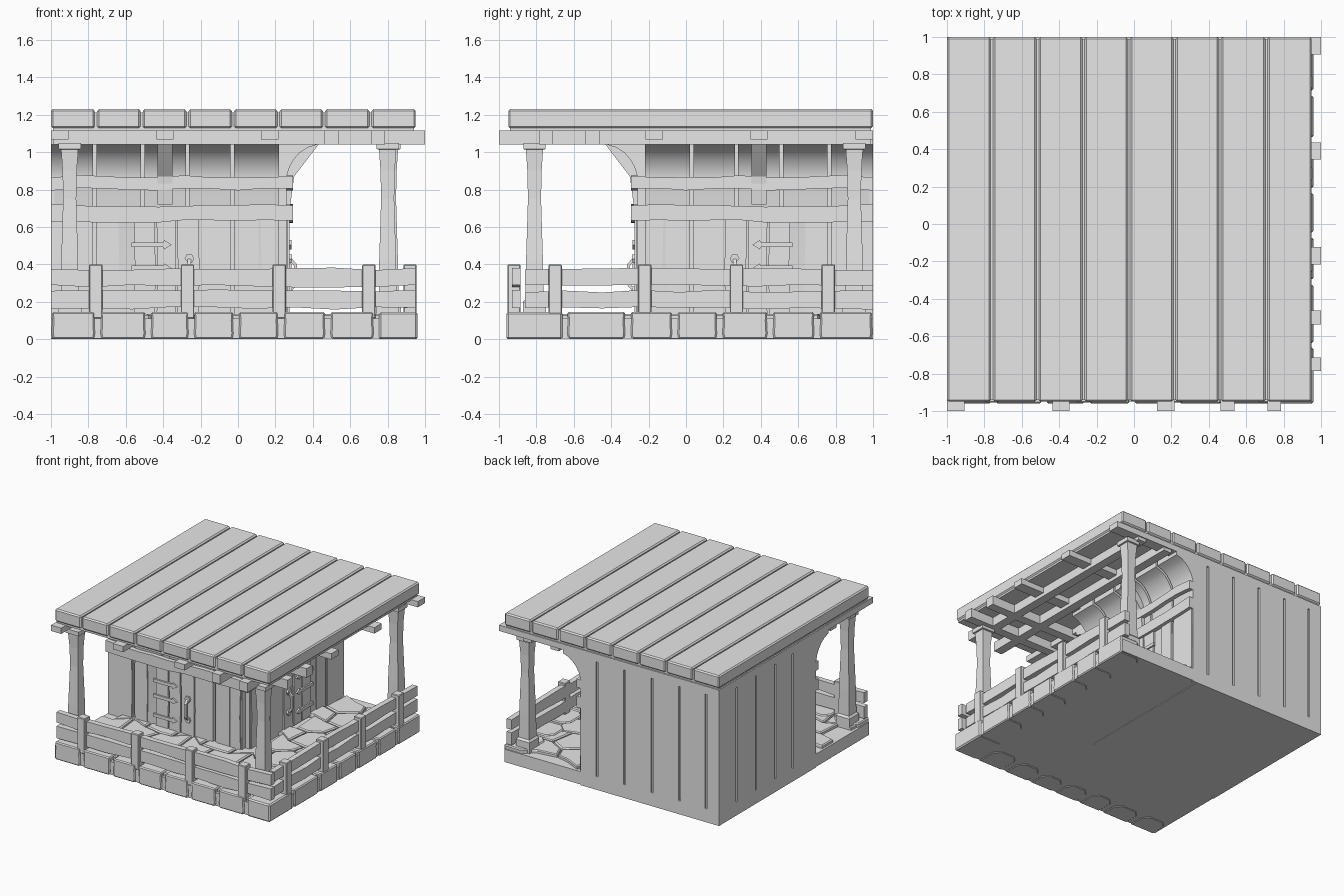
import bpy, bmesh, random
from math import radians
from mathutils import Matrix

random.seed(4)
cube = bpy.data.objects.get("Cube")
if cube:
    bpy.data.objects.remove(cube)

mat = bpy.data.materials.new("pale_grey")
mat.use_nodes = True
mat.diffuse_color = (0.8, 0.8, 0.8, 1)
mat.node_tree.nodes["Principled BSDF"].inputs["Base Color"].default_value = (0.8, 0.8, 0.8, 1)

# Diagonal mirror that turns the front wing into the left wing
SWAP = Matrix(((0, -1, 0, 0), (-1, 0, 0, 0), (0, 0, 1, 0), (0, 0, 0, 1)))


def finish(name, bm, wing=False, bevel=0, smooth=False):
    """Make the object, plus its diagonal twin when it belongs to a wing."""
    copies = [("", Matrix())] + ([("_side", SWAP)] if wing else [])
    if wing == "side":
        copies = copies[1:]
    for suffix, m in copies:
        b = bm.copy()
        b.transform(m)
        bmesh.ops.recalc_face_normals(b, faces=b.faces)
        me = bpy.data.meshes.new(name + suffix)
        b.to_mesh(me)
        b.free()
        me.materials.append(mat)
        ob = bpy.data.objects.new(name + suffix, me)
        bpy.context.collection.objects.link(ob)
        if bevel:
            mod = ob.modifiers.new("bevel", 'BEVEL')
            mod.width, mod.segments = bevel, 1
        if smooth:
            bpy.context.view_layer.objects.active = ob
            bpy.ops.object.select_all(action='DESELECT')
            ob.select_set(True)
            bpy.ops.object.shade_smooth_by_angle(angle=radians(35))
    bm.free()


def loft(bm, rings):
    """Skin a list of equal rings of points and cap both ends."""
    rings = [[bm.verts.new(p) for p in r] for r in rings]
    n = len(rings[0])
    for a, b in zip(rings, rings[1:]):
        for i in range(n):
            bm.faces.new((a[i], a[(i + 1) % n], b[(i + 1) % n], b[i]))
    bm.faces.new(rings[0][::-1])
    bm.faces.new(rings[-1])


def prism(bm, pts, lo, hi, axis):
    place = {'x': lambda u, v, w: (w, u, v),
             'y': lambda u, v, w: (u, w, v),
             'z': lambda u, v, w: (u, v, w)}[axis]
    loft(bm, [[place(u, v, w) for u, v in pts] for w in (lo, hi)])


def box(bm, x0, x1, y0, y1, z0, z1):
    prism(bm, [(x0, y0), (x1, y0), (x1, y1), (x0, y1)], z0, z1, 'z')


def boxes(name, items, wing=False, bevel=0):
    bm = bmesh.new()
    for it in items:
        box(bm, *it)
    finish(name, bm, wing, bevel)


def rough_rail(name, x0, x1, y0, y1, z0, z1, wing=True):
    """Hewn board along x with uneven edges."""
    bm, rings, n = bmesh.new(), [], 9
    for i in range(n + 1):
        x = x0 + (x1 - x0) * i / n
        lo, hi = (random.uniform(-.008, .008) for _ in "ab")
        rings.append([(x, y0, z0 + lo), (x, y1, z0 + lo), (x, y1, z1 + hi), (x, y0, z1 + hi)])
    loft(bm, rings)
    finish(name, bm, wing)


def spans(edges, gap):
    return [(a + gap / 2, b - gap / 2) for a, b in zip(edges, edges[1:])]


# Foundation and floor slab
boxes("foundation", [(-1, .95, -.95, 1, .005, .11)])


# Edge stones with clipped inner ends
def stones(name, edges, wing):
    bm = bmesh.new()
    for a, b in spans(edges, .03):
        d, r = random.uniform(.17, .22), .05
        plan = [(a, -.96), (b, -.96), (b, d - r - .96), (b - r, d - .96), (a + r, d - .96), (a, d - r - .96)]
        cx = (a + b) / 2
        rings = []
        for z, s in ((0, .95), (.03, 1), (.1, .97), (.145, 1)):
            rings.append([(cx + (x - cx) * s, y, z) for x, y in plan])
        loft(bm, rings)
    finish(name, bm, wing, .008)


stones("front_edge_stone", [-1.01, -.75, -.48, -.25, -.01, .23, .48, .74], False)
stones("edge_stone", [-1.01, -.7, -.45, -.18, .06, .31, .65], "side")
boxes("corner_stone", [(.755, .96, -.96, -.66, 0, .145)], bevel=.01)

# Flagstones: jittered honeycomb cells around the house
bm = bmesh.new()
jitter = {}


def lattice(i, j):
    if (i, j) not in jitter:
        jitter[i, j] = (random.uniform(-.025, .025), random.uniform(-.025, .025))
    dx, dy = jitter[i, j]
    push = .035 if (i + 2 * j) % 4 == 0 else -.035
    return (-1 + i * .13 + dx, -.94 + j * .21 + dy + push)


for j in range(9):
    for i in range(j % 2 * 2 - j % 2 * 1, 14, 2):
        ring = [lattice(i, j), lattice(i + 1, j), lattice(i + 2, j),
                lattice(i + 2, j + 1), lattice(i + 1, j + 1), lattice(i, j + 1)]
        cx, cy = (sum(c) / 6 for c in zip(*ring))
        if cx < .2 and cy > -.2:
            continue
        ring = [(min(max(x, -.99), .94), min(max(y, -.94), .99)) for x, y in ring]
        loft(bm, [[(cx + (x - cx) * s, cy + (y - cy) * s, z) for x, y in ring]
                  for z, s in ((.1, .95), (.128, .95), (.136, .88))])
finish("flagstones", bm)

# House core, with grooved cladding on the two outer walls
boxes("house_core", [(-.985, .22, -.22, .985, 0, 1.115)])
back = spans([-1.009, -.88, -.64, -.39, -.14, .11, .269], .018)
boxes("back_cladding", [(a, b, .98, 1, .1, 1.05) for a, b in back]
      + [(-1, .26, .98, 1, 0, .1), (-1, .26, .98, 1, 1.05, 1.115)])
left = spans([-.269, .04, .27, .52, .77, 1.009], .018)
boxes("outer_side_cladding", [(-1, -.98, a, b, .1, 1.05) for a, b in left]
      + [(-1, -.98, -.26, 1, 0, .1), (-1, -.98, -.26, 1, 1.05, 1.115)])

# Porch wall boards, flaring out under the roof
flare = [(-.2, .01), (-.26, .01), (-.26, .87), (-.275, .92), (-.298, .96), (-.328, .995),
         (-.368, 1.023), (-.42, 1.04), (-.42, 1.115), (-.2, 1.115)]
bm = bmesh.new()
for a, b in spans([-1.009, -.765, -.51, -.27, -.03, .229], .018):
    prism(bm, flare, a, b, 'x')
finish("flared_wall_boards", bm, True, smooth=True)
bm = bmesh.new()
prism(bm, [(-.25, .72), (-.28, .72), (-.3, .87), (-.43, 1.04), (-.43, 1.07), (-.25, 1.07)], -.43, -.35, 'x')
finish("flare_strut", bm, True)
rough_rail("upper_wall_rail", -1, .29, -.295, -.255, .8, .87)
rough_rail("lower_wall_rail", -1, .29, -.295, -.255, .63, .715)

# Lower wall boards of uneven width
bm = bmesh.new()
for a, b in ((-.99, -.78), (-.75, -.64), (-.2, -.04), (-.01, .11), (.12, .21)):
    w = random.uniform(-.01, .01)
    prism(bm, [(a, .11), (b, .11), (b + w, .4), (b, .64), (a, .64), (a - w, .4)], -.268, -.25, 'y')
finish("lower_wall_boards", bm, True)

# Door boards, strap hinges and handle
bm = bmesh.new()
for a, b in spans([-.56, -.44, -.33, -.205], .01):
    prism(bm, [(a, .12), (b, .12), (b + .004, .35), (b, .64), (a, .64), (a + .004, .35)], -.275, -.25, 'y')
finish("door_boards", bm, True)
bm = bmesh.new()
for z in (.22, .38, .505):
    prism(bm, [(-.57, z - .013), (-.4, z - .013), (-.395, z - .025), (-.355, z), (-.395, z + .025),
               (-.4, z + .013), (-.57, z + .013)], -.287, -.27, 'y')
finish("door_hinges", bm, True)
bm = bmesh.new()
for z in (.26, .43):
    prism(bm, [(-.285, z), (-.265, z - .022), (-.245, z - .022), (-.235, z), (-.245, z + .022),
               (-.275, z + .022)], -.29, -.27, 'y')
prism(bm, [(-.28, .25), (-.315, .29), (-.315, .4), (-.28, .44), (-.28, .42), (-.3, .39),
           (-.3, .3), (-.28, .27)], -.27, -.25, 'x')
finish("door_handle", bm, True)

# Fence: posts and two hewn rails per side
boxes("fence_posts", [(x - .036, x + .036, -.955, -.885, .11, .4) for x in (-.76, -.27, .22, .7)], True, .005)
for side, end in ((False, .95), ("side", .86)):
    rough_rail("upper_fence_rail", -1, end, -.93, -.885, .285, .375, side)
    rough_rail("lower_fence_rail", -1, end, -.93, -.885, .165, .258, side)


# Porch posts with plinth, waist and capital
def porch_post(name, cx, cy, wing):
    bm = bmesh.new()
    rings = []
    for z, h in ((.11, .062), (.2, .062), (.215, .048), (.42, .045), (.75, .035), (.9, .038),
                 (1.015, .046), (1.016, .06), (1.05, .06)):
        rings.append([(cx + h * a, cy + h * b, z) for a, b in ((-1, -1), (1, -1), (1, 1), (-1, 1))])
    loft(bm, rings)
    finish(name, bm, wing)


porch_post("outer_post", -.9, -.81, True)
porch_post("corner_post", .8, -.81, False)

# Roof joists, the porch pair deeper than the rest
boxes("joists", [(x - w, x + w, -1, .99, z, 1.116) for x, w, z in
                 ((-.953, .046, 1.068), (-.39, .046, 1.068), (.17, .046, 1.068), (.5, .037, 1.04), (.75, .037, 1.04))],
      True)

# Plank roof
boxes("roof_bed", [(-.99, .94, -.94, .99, 1.112, 1.212)])
boxes("roof_planks", [(a, b, -.95, 1, 1.128, 1.23) for a, b in
                      spans([-1.006, -.76, -.515, -.27, -.027, .217, .46, .708, .956], .012)], False, .01)
